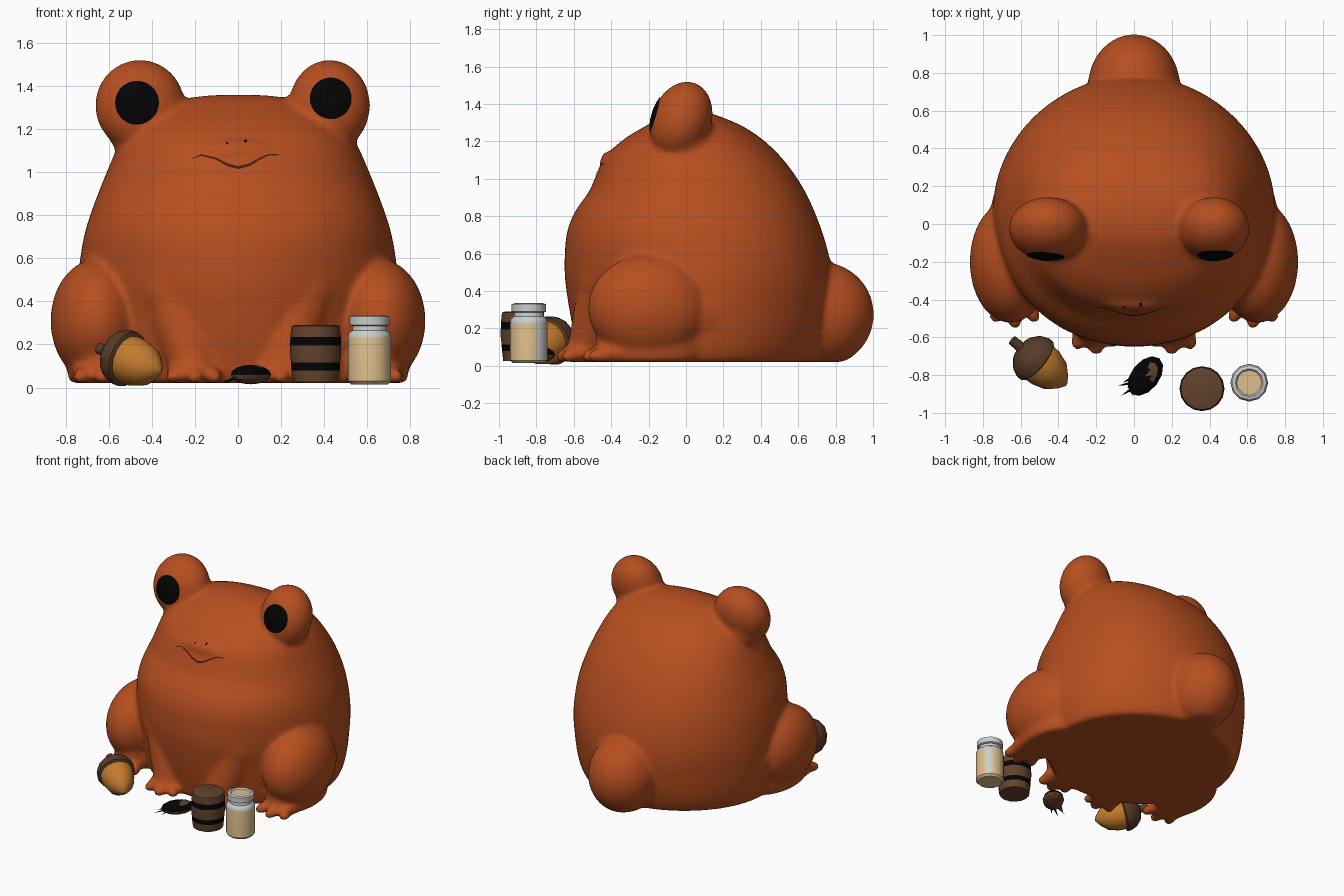
import bpy, bmesh, math
from mathutils import Vector, Matrix

if "Cube" in bpy.data.objects:
    bpy.data.objects.remove(bpy.data.objects["Cube"])


def material(name, rgb):
    m = bpy.data.materials.new(name)
    m.diffuse_color = (*rgb, 1)
    m.use_nodes = True
    m.node_tree.nodes["Principled BSDF"].inputs["Base Color"].default_value = m.diffuse_color
    return m


ORANGE = material("orange skin", (0.47, 0.077, 0.014))
BLACK = material("black", (0.001, 0.001, 0.001))
CAP = material("dark brown cap", (0.095, 0.046, 0.022))
NUT = material("amber nut", (0.54, 0.20, 0.026))
WOOD = material("barrel wood", (0.125, 0.055, 0.026))
CREAM = material("cream filling", (0.74, 0.52, 0.27))
GLASS = material("pale grey glass", (0.60, 0.61, 0.61))
LINE = material("mouth brown", (0.06, 0.012, 0.004))


def finish(name, bm, mats, angle=None):
    bmesh.ops.recalc_face_normals(bm, faces=bm.faces)
    me = bpy.data.meshes.new(name)
    bm.to_mesh(me)
    bm.free()
    ob = bpy.data.objects.new(name, me)
    bpy.context.collection.objects.link(ob)
    for m in mats:
        me.materials.append(m)
    if angle:
        bpy.context.view_layer.objects.active = ob
        ob.select_set(True)
        bpy.ops.object.shade_smooth_by_angle(angle=math.radians(angle))
        ob.select_set(False)
    return ob


def loft(bm, rings, caps=True):
    """Skin closed rings of points; returns the faces of each band."""
    vs = [[bm.verts.new(p) for p in r] for r in rings]
    n = len(vs[0])
    bands = [[bm.faces.new((a[i], a[(i + 1) % n], b[(i + 1) % n], b[i])) for i in range(n)]
             for a, b in zip(vs, vs[1:])]
    if caps:
        bands[0].append(bm.faces.new(vs[0][::-1]))
        bands[-1].append(bm.faces.new(vs[-1]))
    return bands


def blob(bm, c, r, lean=0):
    """Ellipsoid, optionally leaning back with height."""
    shear = Matrix(((1, 0, 0, 0), (0, 1, lean, 0), (0, 0, 1, 0), (0, 0, 0, 1)))
    mat = Matrix.Translation(c) @ shear @ Matrix.Diagonal((*r, 1))
    bmesh.ops.create_uvsphere(bm, u_segments=32, v_segments=20, radius=1, matrix=mat)


def tube(bm, a, b, ra, rb, n=16):
    """Tapered limb between two points, with rounded ends."""
    a, b = Vector(a), Vector(b)
    q = (b - a).to_track_quat('Z', 'Y')
    ring = [Vector((math.cos(t), math.sin(t), 0)) for t in [2 * math.pi * i / n for i in range(n)]]
    loft(bm, [[a + q @ (v * ra) for v in ring], [b + q @ (v * rb) for v in ring]])
    blob(bm, a, (ra,) * 3)
    blob(bm, b, (rb,) * 3)


def lathe(name, profile, band_mats, mats, base, axis=(0, 0, 1), n=14, angle=40):
    """Revolve (radius, height) pairs around an axis, one material per band."""
    bm = bmesh.new()
    q = Vector(axis).to_track_quat('Z', 'Y')
    rings = [[Vector(base) + q @ Vector((r * math.cos(2 * math.pi * i / n), r * math.sin(2 * math.pi * i / n), h))
              for i in range(n)] for r, h in profile]
    for faces, k in zip(loft(bm, rings), band_mats):
        for f in faces:
            f.material_index = k
    return finish(name, bm, mats, angle)


def smooth_rows(rows, steps=4):
    """Catmull-Rom interpolation between rows of numbers."""
    out, p = [], [rows[0]] + rows + [rows[-1]]
    for a, b, c, d in zip(p, p[1:], p[2:], p[3:]):
        for k in range(steps):
            t = k / steps
            out.append([.5 * (2 * q + (r - o) * t + (2 * o - 5 * q + 4 * r - s) * t * t
                              + (3 * q - o - 3 * r + s) * t ** 3) for o, q, r, s in zip(a, b, c, d)])
    return out + [rows[-1]]


# Frog: egg body from rings (z, half width, front y, back y), squarer at shoulder height
bm = bmesh.new()
body = [(.02, .68, -.56, .70), (.09, .71, -.58, .735), (.2, .732, -.605, .765), (.35, .745, -.632, .785),
        (.48, .745, -.648, .782), (.6, .732, -.648, .762), (.72, .71, -.635, .727), (.83, .675, -.59, .685),
        (.93, .637, -.52, .638), (1.02, .60, -.48, .583), (1.12, .555, -.43, .505), (1.21, .49, -.335, .41),
        (1.28, .40, -.22, .305), (1.33, .29, -.12, .19), (1.352, .16, -.05, .12), (1.358, .05, 0, .06)]
rings = []
for z, w, f, b in smooth_rows(body):
    k = .03 * max(-.6, min(1, (z - .5) / .3))
    ring = []
    for i in range(64):
        t = 2 * math.pi * i / 64
        s = 1 + k * math.sin(2 * t) ** 2
        ring.append(Vector((s * w * math.cos(t), (f + b) / 2 + s * (b - f) / 2 * math.sin(t), z)))
    rings.append(ring)
loft(bm, rings)

# Tail bump, upper lip and eye mounds
blob(bm, (0, .725, .275), (.245, .28, .28))
blob(bm, (0, -.395, 1.09), (.2, .065, .06))
for x, r in ((-.455, .208), (.425, .188)):
    blob(bm, (x, -.025, 1.308), (r, .165, .212), .15)
    blob(bm, (x * .95, -.02, 1.21), (r * .85, .16, .16))

# Haunches, front legs, feet and toes on both sides
for s in (-1, 1):
    blob(bm, (s * .655, -.2, .31), (.215, .325, .285))
    blob(bm, (s * .63, -.19, .13), (.165, .29, .28))
    blob(bm, (s * .54, .0, .3), (.225, .36, .27))
    blob(bm, (s * .64, -.36, .07), (.13, .14, .075))
    for x, y in ((.53, -.51), (.63, -.54), (.73, -.51)):
        tube(bm, (s * (x * .6 + .26), -.38, .07), (s * x, y + .02, .05), .05, .037)
    tube(bm, (s * .28, -.37, .46), (s * .21, -.53, .1), .21, .105)
    blob(bm, (s * .21, -.56, .07), (.125, .1, .06))
    for x, y in ((.11, -.65), (.2, -.69), (.3, -.66)):
        tube(bm, (s * (x * .6 + .08), -.56, .07), (s * x, y + .03, .05), .05, .037)
for v in bm.verts:
    v.co.z = max(v.co.z, .02)
frog = finish("frog_body", bm, [ORANGE])
fuse = frog.modifiers.new("fuse", 'REMESH')
fuse.mode = 'VOXEL'
fuse.voxel_size = .017
fuse.use_smooth_shade = True
soft = frog.modifiers.new("soften", 'SMOOTH')
soft.factor = .5
soft.iterations = 8

# Painted details are thin plates projected on the fused skin
bpy.context.view_layer.update()
skin = frog.evaluated_get(bpy.context.evaluated_depsgraph_get())


def on_skin(x, z, lift=.005):
    hit, loc, nor, _ = skin.ray_cast(Vector((x, -2, z)), Vector((0, 1, 0)))
    return loc + nor * lift if hit else Vector((x, -.2, z))


def spot(name, x, z, r, mat):
    bm = bmesh.new()
    loft(bm, [[on_skin(x + r * k * math.cos(t), z + r * k * math.sin(t))
               for t in [2 * math.pi * i / 28 for i in range(28)]] for k in (1, .8, .6, .4, .2, .01)], False)
    finish(name, bm, [mat])


spot("eye_left", -.468, 1.32, .1, BLACK)
spot("eye_right", .43, 1.34, .095, BLACK)
spot("nostril_left", -.05, 1.13, .005, BLACK)
spot("nostril_right", .035, 1.14, .007, BLACK)

# Mouth line: tapered strip
path = [(-.21, 1.06), (-.17, 1.077), (-.1, 1.06), (-.05, 1.032), (0, 1.018), (.05, 1.03), (.1, 1.06),
        (.14, 1.078), (.19, 1.078)]
bm = bmesh.new()
rows = []
for i, (x, z) in enumerate(path):
    h = .002 + .005 * math.sin(math.pi * i / (len(path) - 1))
    rows.append([bm.verts.new(on_skin(x, z + d)) for d in (-h, h)])
for a, b in zip(rows, rows[1:]):
    bm.faces.new((a[0], b[0], b[1], a[1]))
finish("mouth", bm, [LINE])

# Acorn, tilted with its stem up and back
axis = Vector((.29, -.24, -.11)).normalized()
stem = Vector((-.645, -.615, .182))
lathe("acorn_nut", [(.105, .13), (.116, .18), (.112, .24), (.09, .31), (.05, .355), (.012, .385)],
      [0] * 5, [NUT], stem, axis, 14, 60)
lathe("acorn_cap", [(.026, 0), (.028, .06), (.075, .075), (.115, .11), (.132, .15), (.132, .18), (.112, .19)],
      [0] * 6, [CAP], stem, axis, 14, 60)

# Barrel with two black hoops
lathe("barrel", [(.105, .025), (.112, .08), (.114, .115), (.119, .16), (.1185, .195), (.117, .235),
                 (.112, .285), (.095, .29)],
      [0, 1, 0, 0, 1, 0, 0], [WOOD, BLACK], (.36, -.872, 0), n=16)

# Jar: cream filling below, glass neck and lid above, one bare glass strip at the back right
jar = lathe("jar", [(.085, .015), (.1, .03), (.1, .23), (.097, .25), (.08, .265), (.078, .285), (.092, .29),
                    (.092, .33), (.074, .335), (.066, .325), (.02, .325)],
            [0, 0, 1, 1, 1, 1, 1, 1, 1, 0], [CREAM, GLASS], (.61, -.84, 0), n=12)
for p in jar.data.polygons:
    if p.normal.x > .6 and p.normal.y > .6:
        p.material_index = 1

# Beetle: dark shell, brown belly, patch and thin legs
bm = bmesh.new()
turn = Matrix.Rotation(math.radians(52), 4, 'Z')
bmesh.ops.create_uvsphere(bm, u_segments=12, v_segments=8, radius=1,
                          matrix=Matrix.Translation((.06, -.805, .06)) @ turn @ Matrix.Diagonal((.12, .075, .045, 1)))
bm.normal_update()
for f in bm.faces:
    c = f.calc_center_median()
    f.material_index = int(f.normal.z < -.2 or (.08 < c.x < .12 and -.82 < c.y < -.75 and f.normal.z > .5))
for a, b in (((.0, -.84), (-.085, -.855)), ((.01, -.86), (-.07, -.91)), ((.03, -.86), (-.01, -.91)),
             ((.0, -.81), (-.06, -.84))):
    p, q = Vector((*a, .045)), Vector((*b, .02))
    side = (q - p).cross(Vector((0, 0, 1))).normalized() * .012
    base = [bm.verts.new(p + d) for d in (side, -side, Vector((0, 0, .012)))]
    tip = bm.verts.new(q)
    for i in range(3):
        bm.faces.new((base[i], base[(i + 1) % 3], tip))
finish("beetle", bm, [BLACK, WOOD])
